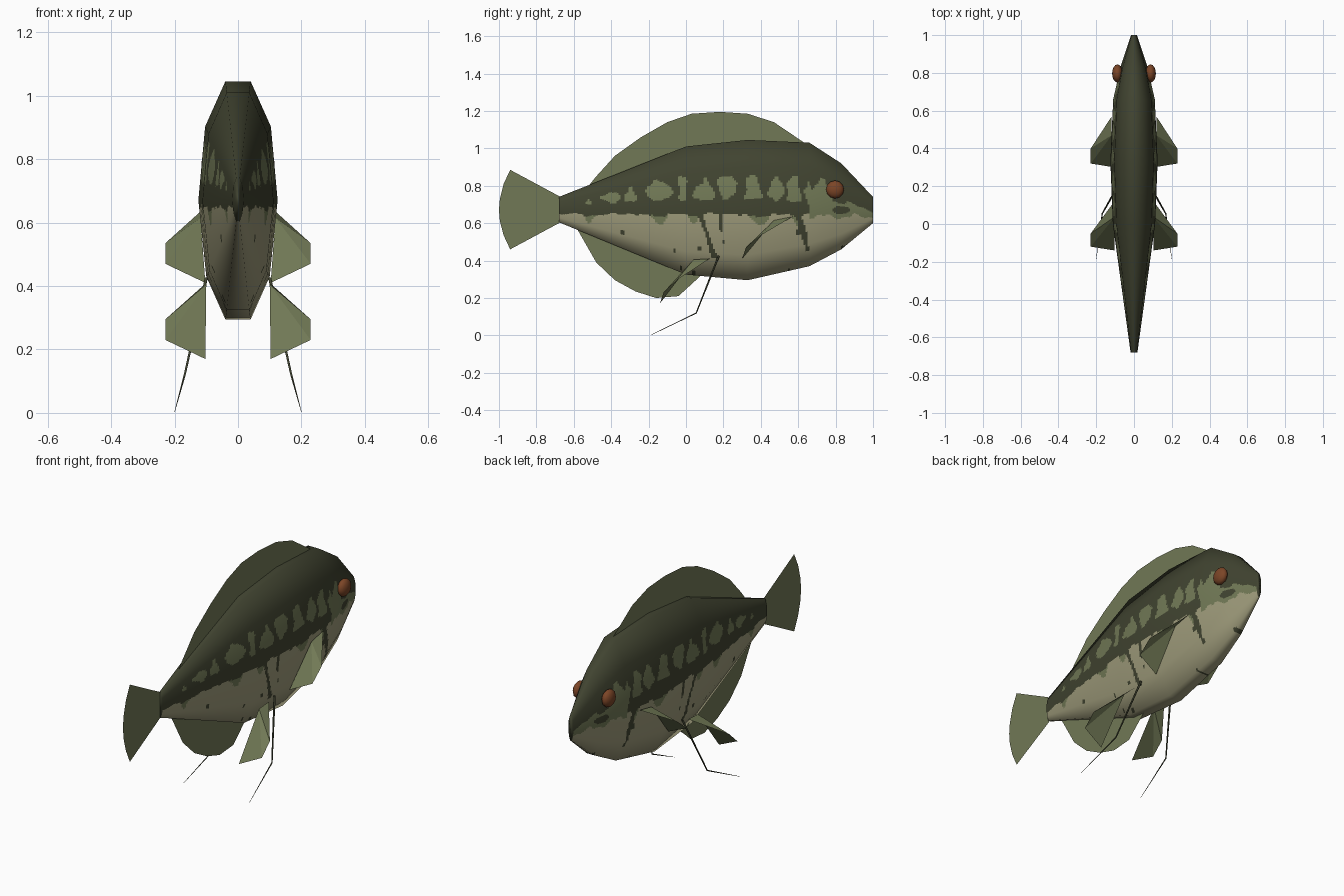
import bpy, bmesh, math
from mathutils import Vector

if "Cube" in bpy.data.objects:
    bpy.data.objects.remove(bpy.data.objects["Cube"])


def material(name, rgb):
    m = bpy.data.materials.new(name)
    m.diffuse_color = (*rgb, 1)
    m.use_nodes = True
    m.node_tree.nodes["Principled BSDF"].inputs["Base Color"].default_value = m.diffuse_color
    return m


DARK = material("dark olive", (0.052, 0.057, 0.030))
GREEN = material("light olive", (0.165, 0.190, 0.092))
CREAM = material("belly cream", (0.340, 0.325, 0.195))
BROWN = material("eye brown", (0.200, 0.060, 0.020))


def add_object(name, mesh, *mats):
    ob = bpy.data.objects.new(name, mesh)
    bpy.context.collection.objects.link(ob)
    for m in mats:
        mesh.materials.append(m)
    return ob


def sheet(name, pts, faces=None, mat=GREEN):
    me = bpy.data.meshes.new(name)
    me.from_pydata(pts, [], faces or [range(len(pts))])
    return add_object(name, me, mat)


# ---- body: coarse rings (y, bottom, top, half width) ----
RINGS = [(-0.68, 0.605, 0.74, 0.018), (0.0, 0.325, 1.01, 0.112),
         (0.33, 0.295, 1.045, 0.125), (0.66, 0.37, 1.03, 0.110),
         (0.83, 0.46, 0.92, 0.072), (1.0, 0.60, 0.74, 0.016)]
HALF = [(0.32, 1.0), (0.83, 0.81), (1.0, 0.5), (0.8, 0.18), (0.32, 0.0)]
SECTION = HALF + [(-x, h) for x, h in reversed(HALF)]
N = len(SECTION)
coarse = [[Vector((sx * w, y, b + h * (t - b))) for sx, h in SECTION]
          for y, b, t, w in RINGS]

# soft normals of the coarse shape
bm = bmesh.new()
grid = [[bm.verts.new(p) for p in ring] for ring in coarse]
for a, b in zip(grid, grid[1:]):
    for j in range(N):
        k = (j + 1) % N
        bm.faces.new((a[j], b[j], b[k], a[k]))
bmesh.ops.recalc_face_normals(bm, faces=bm.faces)
bm.normal_update()
soft = [[v.normal.copy() for v in ring] for ring in grid]
if soft[2][2].x < 0:
    soft = [[-n for n in ring] for ring in soft]
bm.free()

# ---- markings: flank spots (y, z, half length, half height) ----
SPOTS = [(-0.52, 0.715, 0.025, 0.016), (-0.40, 0.735, 0.045, 0.030),
         (-0.29, 0.755, 0.030, 0.040), (-0.15, 0.775, 0.065, 0.055),
         (-0.02, 0.785, 0.040, 0.065), (0.10, 0.785, 0.050, 0.060),
         (0.22, 0.790, 0.048, 0.065), (0.36, 0.790, 0.060, 0.065),
         (0.48, 0.785, 0.045, 0.065), (0.575, 0.785, 0.038, 0.070),
         (0.655, 0.760, 0.024, 0.060), (0.73, 0.775, 0.045, 0.070)]
SPECKS = [(-0.34, 0.55), (-0.06, 0.45), (0.07, 0.465), (0.20, 0.50), (-0.03, 0.36),
          (0.04, 0.335), (0.55, 0.35), (0.60, 0.55), (0.68, 0.40), (0.83, 0.47)]
STREAKS = [(0.08, 0.65, 0.15, 0.42), (0.60, 0.65, 0.655, 0.45), (0.18, 0.65, 0.19, 0.55)]


def marking(y, z):
    """0 dark back, 1 light olive, 2 cream belly"""
    wob = 0.010 * math.sin(37 * y + 9 * z) + 0.006 * math.sin(91 * y + 50 * z)
    if y > 0.66:                                     # cheek
        if ((y - 0.83) / 0.045) ** 2 + ((z - 0.67) / 0.022) ** 2 < 1:
            return 0
        upper = 0.74 - 0.25 * (y - 0.72) + wob
        lower = 0.635 + wob
        if z < lower:
            return 0 if abs(y - 0.84) < 0.006 and abs(z - 0.47) < 0.01 else 2
        if z < upper:
            return 1
    line = 0.65 + 0.004 * math.sin(60 * y)
    if z > line:
        for sy, sz, ry, rz in SPOTS:
            v = (z - sz) / rz
            u = (y - sy + wob) / (ry * (0.85 + 0.30 * math.sin(2.5 * v + 30 * sy)))
            if u * u + abs(v + 0.3 * u * u) ** 2.5 < 1:
                return 1
        return 0
    for y0, z0, y1, z1 in STREAKS:                   # dark drips on the belly
        f = (z0 - z) / (z0 - z1)
        if 0 <= f <= 1 and abs(y - y0 - f * (y1 - y0) + 0.6 * wob) < 0.013 - 0.005 * f:
            return 0
    if any(abs(y - a) < 0.008 and abs(z - b) < 0.013 for a, b in SPECKS):
        return 0
    drip = 0.055 * max(0, math.sin(23 * y + 1.5 * math.sin(11 * y))) ** 2 + 0.5 * wob
    if z > line - drip and y > -0.58:
        return 1 if z < line - 0.012 else 0
    return 2


# ---- body: fine grid laid on the coarse faces ----
STEPS_Y = [62, 32, 32, 18, 18]
STEPS_S = [6, 8, 18, 18, 4, 4, 18, 18, 8, 2]
STEPS_S = [8, 20, 22, 10, 4, 10, 22, 20, 8, 4]
us = [(i, k / n) for i, n in enumerate(STEPS_Y) for k in range(n)] + [(4, 1.0)]
vs = [(j, k / n) for j, n in enumerate(STEPS_S) for k in range(n)]


def blend(g, i, u, j, v):
    k = (j + 1) % N
    return g[i][j].lerp(g[i][k], v).lerp(g[i + 1][j].lerp(g[i + 1][k], v), u)


verts = [blend(coarse, i, u, j, v) for i, u in us for j, v in vs]
norms = [blend(soft, i, u, j, v).normalized() for i, u in us for j, v in vs]
M, R = len(vs), len(us)
faces = [(r * M + s, r * M + (s + 1) % M, (r + 1) * M + (s + 1) % M, (r + 1) * M + s)
         for r in range(R - 1) for s in range(M)]
faces += [tuple(reversed(range(M))), tuple(range((R - 1) * M, R * M))]
me = bpy.data.meshes.new("body")
me.from_pydata(verts, [], faces)
bm = bmesh.new()
bm.from_mesh(me)
bmesh.ops.recalc_face_normals(bm, faces=bm.faces)
for f in bm.faces:
    c = f.calc_center_median()
    f.material_index = marking(c.y, c.z)
    f.smooth = True
bm.to_mesh(me)
bm.free()
add_object("body", me, DARK, GREEN, CREAM)
me.normals_split_custom_set_from_vertices(norms)

# ---- middle fins, thin sheets (y, z) ----
DORSAL = [(-0.60, 0.74), (-0.52, 0.80), (-0.48, 0.85), (-0.38, 0.96), (-0.24, 1.06),
          (-0.10, 1.14), (0.03, 1.185), (0.18, 1.195), (0.33, 1.185), (0.47, 1.14),
          (0.64, 1.025), (0.60, 0.95)]
ANAL = [(-0.60, 0.60), (-0.56, 0.53), (-0.48, 0.39), (-0.38, 0.295), (-0.27, 0.235),
        (-0.16, 0.20), (-0.04, 0.21), (0.08, 0.32), (0.05, 0.40)]
TAIL = [(-0.67, 0.74), (-0.94, 0.885), (-0.975, 0.81), (-0.995, 0.73), (-1.0, 0.67),
        (-0.995, 0.61), (-0.975, 0.535), (-0.94, 0.46), (-0.67, 0.605)]
for name, prof in (("dorsal_fin", DORSAL), ("anal_fin", ANAL), ("tail_fin", TAIL)):
    sheet(name, [(0, y, z) for y, z in prof])

# ---- paired parts ----
PECTORAL = [(0.118, 0.47, 0.615), (0.118, 0.57, 0.635), (0.229, 0.40, 0.535),
            (0.229, 0.32, 0.47), (0.103, 0.30, 0.41)]
PELVIC = [(0.100, 0.04, 0.405), (0.100, 0.125, 0.41), (0.229, -0.05, 0.295),
          (0.229, -0.12, 0.23), (0.103, -0.14, 0.17)]
FEELER = [(0.100, 0.175, 0.425, 0.0055), (0.168, 0.055, 0.12, 0.0035),
          (0.200, -0.185, 0.003, 0.0008)]
for side, s in (("right", 1), ("left", -1)):
    for name, pts in (("pectoral_fin", PECTORAL), ("pelvic_fin", PELVIC)):
        sheet(f"{name}_{side}", [(s * x, y, z) for x, y, z in pts],
              [(0, 1, 2), (0, 2, 3), (0, 3, 4)])

    # long trailing feeler
    cu = bpy.data.curves.new("feeler_" + side, "CURVE")
    cu.dimensions = "3D"
    cu.bevel_depth = 1.0
    cu.bevel_resolution = 1
    sp = cu.splines.new("POLY")
    sp.points.add(2)
    for p, (x, y, z, r) in zip(sp.points, FEELER):
        p.co, p.radius = (s * x, y, z, 1), r
    add_object("feeler_" + side, cu, DARK)

    # eye, flattened ball
    bm = bmesh.new()
    bmesh.ops.create_uvsphere(bm, u_segments=12, v_segments=8, radius=0.048)
    for v in bm.verts:
        x, y, z = v.co
        v.co = (s * (0.088 + 0.58 * z), 0.797 + y, 0.78 + x)
    bmesh.ops.recalc_face_normals(bm, faces=bm.faces)
    for f in bm.faces:
        f.smooth = True
    me = bpy.data.meshes.new("eye_" + side)
    bm.to_mesh(me)
    bm.free()
    add_object("eye_" + side, me, BROWN)
